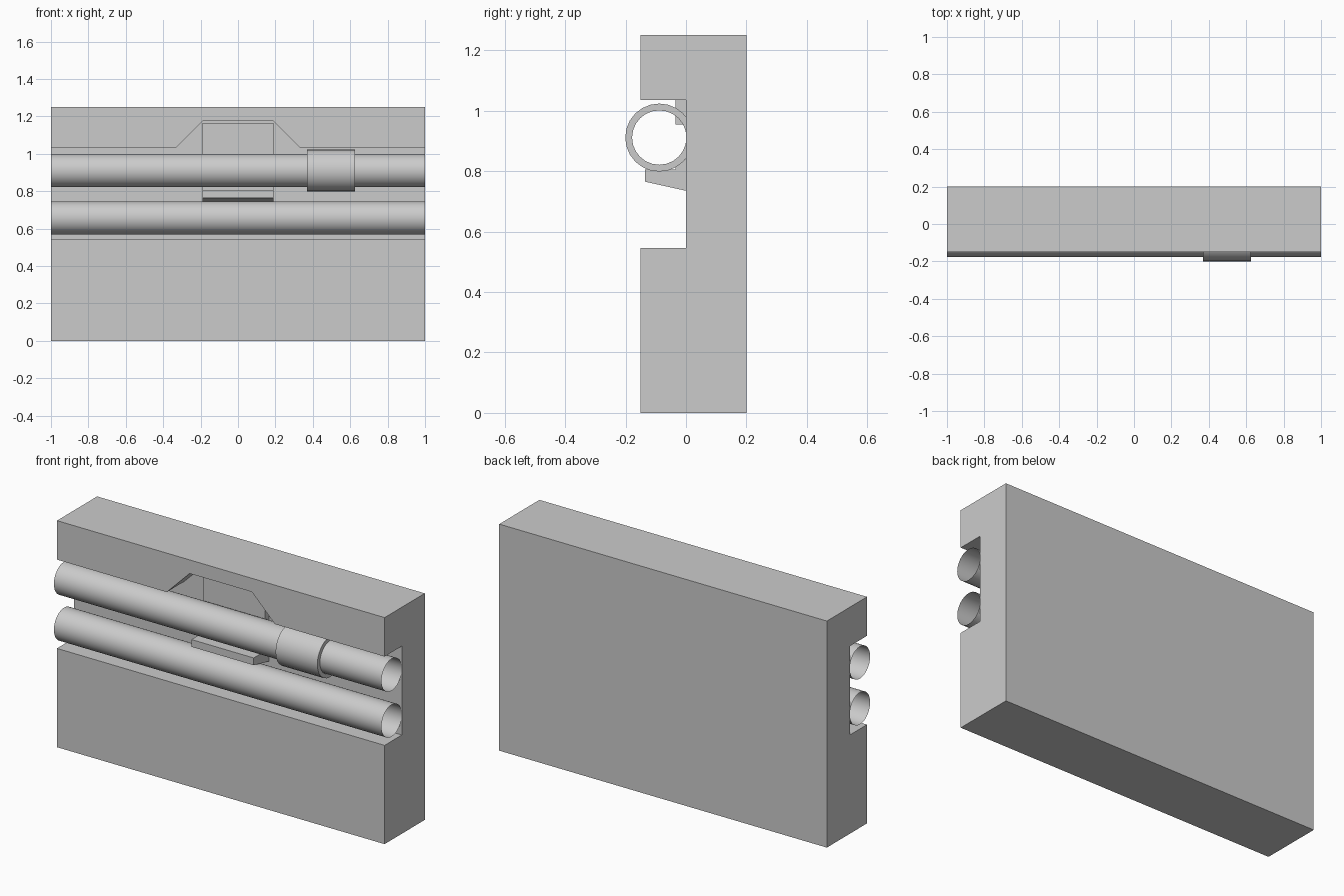
import bpy, bmesh, math
from mathutils import Vector

if "Cube" in bpy.data.objects:
    bpy.data.objects.remove(bpy.data.objects["Cube"], do_unlink=True)

GREY = (0.6, 0.6, 0.6, 1)
grey = bpy.data.materials.new("light_grey")
grey.use_nodes = True
grey.diffuse_color = GREY
grey.node_tree.nodes["Principled BSDF"].inputs["Base Color"].default_value = GREY


def finish(name, bm, smooth=False):
    bmesh.ops.recalc_face_normals(bm, faces=bm.faces)
    mesh = bpy.data.meshes.new(name)
    bm.to_mesh(mesh)
    bm.free()
    mesh.materials.append(grey)
    ob = bpy.data.objects.new(name, mesh)
    bpy.context.collection.objects.link(ob)
    if smooth:
        bpy.ops.object.select_all(action='DESELECT')
        ob.select_set(True)
        bpy.context.view_layer.objects.active = ob
        bpy.ops.object.shade_smooth_by_angle(angle=math.radians(40))
    return ob


def extrude(name, points, move):
    """Solid made by sweeping a closed outline along a vector."""
    bm = bmesh.new()
    face = bm.faces.new([bm.verts.new(p) for p in points])
    result = bmesh.ops.extrude_face_region(bm, geom=[face], use_keep_orig=True)
    new_verts = [g for g in result["geom"] if isinstance(g, bmesh.types.BMVert)]
    bmesh.ops.translate(bm, verts=new_verts, vec=Vector(move))
    return finish(name, bm)


def side_profile(name, yz, half):
    return extrude(name, [(-half, y, z) for y, z in yz], (2 * half, 0, 0))


def tube(name, x0, x1, y, z, radii, sides):
    """Open pipe from one radius, or a thick ring from two."""
    bm = bmesh.new()
    loops = []
    for r in radii:
        for x in (x0, x1) if r == radii[0] else (x1, x0):
            loops.append([bm.verts.new((x, y + r * math.cos(a), z + r * math.sin(a)))
                          for a in (math.tau * i / sides for i in range(sides))])
    pairs = list(zip(loops, loops[1:]))
    if len(radii) > 1:
        pairs.append((loops[-1], loops[0]))
    for a, b in pairs:
        for i in range(sides):
            j = (i + 1) % sides
            bm.faces.new((a[i], a[j], b[j], b[i]))
    return finish(name, bm, smooth=True)


# Wall block with a long channel along the front
FRONT, BACK, TOP = -0.15, 0.2, 1.25
LOW, HIGH = 0.545, 1.035
wall = side_profile("wall_block", [(FRONT, 0), (BACK, 0), (BACK, TOP), (FRONT, TOP),
                                   (FRONT, HIGH), (0, HIGH), (0, LOW), (FRONT, LOW)], 1)

# Tapered pocket above the channel
outline = [(-0.33, 0.98), (0.33, 0.98), (0.33, HIGH), (0.19, 1.175),
           (-0.19, 1.175), (-0.33, HIGH)]
cutter = extrude("pocket_cutter", [(x, -0.3, z) for x, z in outline], (0, 0.3, 0))
cutter.hide_render = True
cut = wall.modifiers.new("pocket", 'BOOLEAN')
cut.operation, cut.solver, cut.object = 'DIFFERENCE', 'EXACT', cutter
bpy.context.view_layer.objects.active = wall
bpy.ops.object.modifier_apply(modifier=cut.name)
bpy.data.objects.remove(cutter, do_unlink=True)

# Two hollow pipes, the upper one with a sleeve
PIPE_Y, PIPE_R = -0.0885, 0.0885
for name, z in (("upper_pipe", 0.911), ("lower_pipe", 0.658)):
    tube(name, -1, 1, PIPE_Y, z, [PIPE_R], 32)
tube("pipe_sleeve", 0.37, 0.625, PIPE_Y, 0.911, [0.1125, 0.09], 24)

# Bracket plate in the pocket and the ledge under the upper pipe
side_profile("bracket_plate", [(-0.035, 0.955), (0, 0.955), (0, 1.165), (-0.035, 1.165)], 0.19)
side_profile("support_ledge", [(-0.135, 0.765), (0, 0.735), (0, 0.84), (-0.035, 0.84),
                               (-0.035, 0.805), (-0.135, 0.805)], 0.19)
